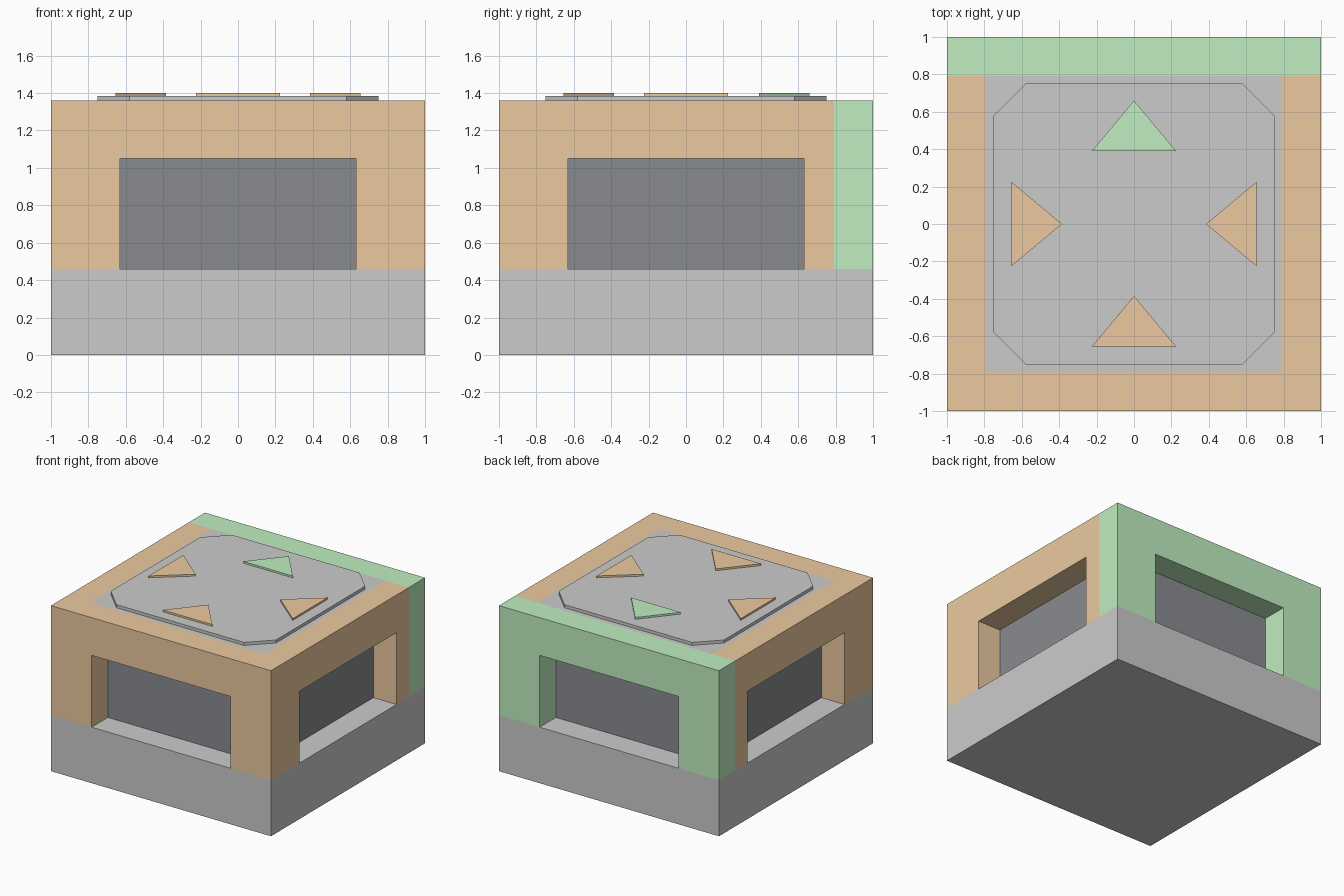
import bpy, bmesh, math
from mathutils import Matrix, Vector

if "Cube" in bpy.data.objects:
    bpy.data.objects.remove(bpy.data.objects["Cube"])


def material(name, rgb):
    m = bpy.data.materials.new(name)
    m.diffuse_color = (*rgb, 1)
    m.use_nodes = True
    m.node_tree.nodes["Principled BSDF"].inputs["Base Color"].default_value = m.diffuse_color
    return m


ORANGE = material("orange", (0.84, 0.59, 0.35))
GREEN = material("green", (0.53, 0.85, 0.53))
DARK = material("dark", (0.25, 0.26, 0.28))


def prism(name, points, extrude, mat=None, turn=0):
    """Extrude a flat outline along a vector, then turn it about z."""
    bm = bmesh.new()
    face = bm.faces.new([bm.verts.new(p) for p in points])
    new = bmesh.ops.extrude_face_region(bm, geom=[face], use_keep_orig=True)["geom"]
    verts = [v for v in new if isinstance(v, bmesh.types.BMVert)]
    bmesh.ops.translate(bm, verts=verts, vec=Vector(extrude))
    bmesh.ops.recalc_face_normals(bm, faces=bm.faces)
    bm.transform(Matrix.Rotation(math.radians(turn), 4, "Z"))
    me = bpy.data.meshes.new(name)
    bm.to_mesh(me)
    bm.free()
    if mat:
        me.materials.append(mat)
    ob = bpy.data.objects.new(name, me)
    bpy.context.collection.objects.link(ob)
    return ob


def slab(name, outline, z0, z1, mat=None, turn=0):
    return prism(name, [(x, y, z0) for x, y in outline], (0, 0, z1 - z0), mat, turn)


def square(r):
    return [(-r, -r), (r, -r), (r, r), (-r, r)]


BASE, SILL_TOP, TOP = 0.46, 1.05, 1.36   # base top, opening top, body top
INNER, OPEN = 0.79, 0.63                 # inner wall plane, opening half width

# Base block, dark core behind the openings, grey roof infill
slab("base", square(1), 0, BASE)
slab("dark_core", square(INNER), BASE, SILL_TOP, DARK)
slab("roof_infill", square(INNER), SILL_TOP, TOP)

# Four walls with an opening down to the base; the back one is green
for name, turn, w, mat in (("front_wall", 0, 1, ORANGE), ("right_wall", 90, INNER, ORANGE),
                           ("back_wall", 180, 1, GREEN), ("left_wall", 270, INNER, ORANGE)):
    outline = [(-w, BASE), (-OPEN, BASE), (-OPEN, SILL_TOP), (OPEN, SILL_TOP),
               (OPEN, BASE), (w, BASE), (w, TOP), (-w, TOP)]
    prism(name, [(x, -1, z) for x, z in outline], (0, 1 - INNER, 0), mat, turn)

# Chamfered top plate
a, b = 0.75, 0.58
slab("top_plate", [(-b, -a), (b, -a), (a, -b), (a, b), (b, a), (-b, a), (-a, b), (-a, -b)],
     TOP, 1.385)

# Arrows: three point inward, the green one points outward
for name, turn in (("front_arrow", 0), ("right_arrow", 90), ("left_arrow", 270)):
    slab(name, [(-0.225, -0.655), (0.225, -0.655), (0, -0.385)], 1.385, 1.4, ORANGE, turn)
slab("back_arrow", [(-0.225, 0.39), (0.225, 0.39), (0, 0.66)], 1.385, 1.4, GREEN)
